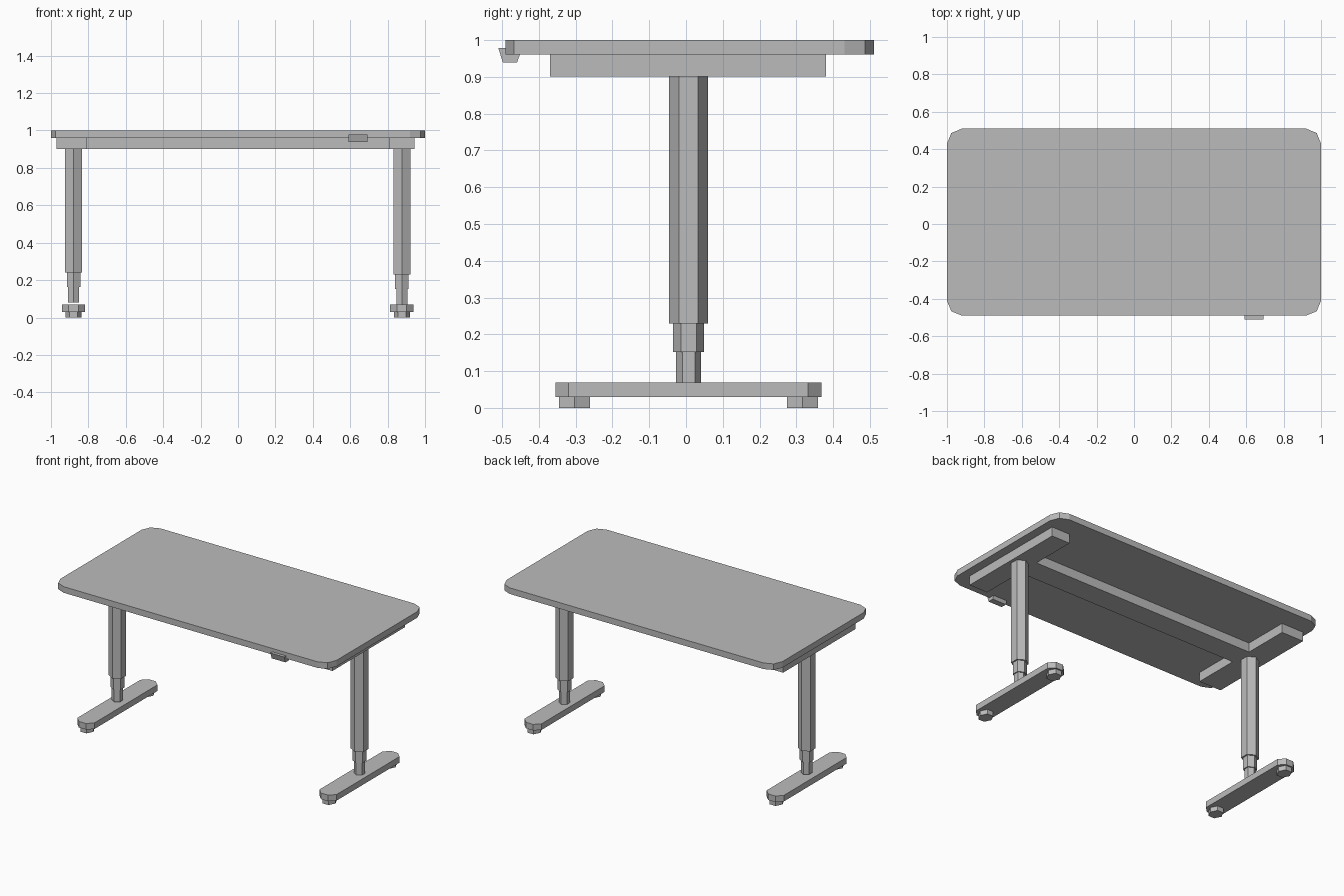
import bpy
import bmesh
from math import cos, sin, pi
from mathutils import Vector

cube = bpy.data.objects.get("Cube")
if cube:
    bpy.data.objects.remove(cube, do_unlink=True)

grey = bpy.data.materials.new("plain grey")
grey.use_nodes = True
grey.diffuse_color = (0.5, 0.5, 0.5, 1)
grey.node_tree.nodes["Principled BSDF"].inputs["Base Color"].default_value = (0.5, 0.5, 0.5, 1)


def finish(name, bm):
    bmesh.ops.recalc_face_normals(bm, faces=bm.faces)
    mesh = bpy.data.meshes.new(name)
    bm.to_mesh(mesh)
    bm.free()
    mesh.materials.append(grey)
    obj = bpy.data.objects.new(name, mesh)
    bpy.context.collection.objects.link(obj)


def box(name, x, y, z, corner=0, segments=1):
    """Box between (min, max) pairs, with optional cut or rounded upright corners."""
    bm = bmesh.new()
    bmesh.ops.create_cube(bm, size=1)
    for v in bm.verts:
        v.co = [lo + (c + 0.5) * (hi - lo) for c, (lo, hi) in zip(v.co, (x, y, z))]
    if corner:
        upright = [e for e in bm.edges
                   if abs(e.verts[0].co.z - e.verts[1].co.z) > 1e-4]
        bmesh.ops.bevel(bm, geom=upright, offset=corner, segments=segments,
                        profile=0.5, affect='EDGES')
    finish(name, bm)


def prism(name, points, direction):
    """Solid made by drawing a flat outline along a direction."""
    bm = bmesh.new()
    face = bm.faces.new([bm.verts.new(p) for p in points])
    drawn = bmesh.ops.extrude_face_region(bm, geom=[face], use_keep_orig=True)["geom"]
    bmesh.ops.translate(bm, vec=Vector(direction),
                        verts=[g for g in drawn if isinstance(g, bmesh.types.BMVert)])
    finish(name, bm)


def hex_post(name, x, y, z, radius_x, radius_y, turn=0):
    """Upright six-sided post; turn = 0 points its corners along x, pi / 2 along y."""
    angles = [turn + i * pi / 3 for i in range(6)]
    outline = [(x + radius_x * cos(a), y + radius_y * sin(a), z[0]) for a in angles]
    prism(name, outline, (0, 0, z[1] - z[0]))


# Desktop with rounded corners
box("desktop", (-1, 1), (-0.49, 0.51), (0.96, 1), corner=0.08, segments=2)

# Under-top frame
box("cross_beam", (-0.81, 0.81), (-0.07, 0.08), (0.9, 0.96))
box("left_bracket", (0.81, 0.943), (-0.37, 0.38), (0.9, 0.96))
box("right_bracket", (-0.97, -0.81), (-0.37, 0.38), (0.9, 0.96))

# Telescopic legs, feet and levelling pads
for side, x, lift in (("left", 0.876, 0), ("right", -0.879, 0.01)):
    for stage, bottom, top, radius in (("outer", 0.23 + lift, 0.9, 0.0525),
                                       ("middle", 0.153 + lift, 0.23 + lift, 0.042),
                                       ("inner", 0.07 + lift, 0.153 + lift, 0.034)):
        hex_post(f"{side}_{stage}_column", x, 0.007, (bottom, top), radius, radius, pi / 2)
    box(f"{side}_foot", (x - 0.062, x + 0.062), (-0.355, 0.368), (0.03, 0.07), corner=0.036)
    for end, pad_y in (("front", -0.303), ("back", 0.317)):
        hex_post(f"{side}_{end}_pad", x, pad_y, (0, 0.03), 0.043, 0.0485)

# Height control hung on the front edge: wedge profile drawn out along x
wedge = [(-0.51, 0.978), (-0.497, 0.938), (-0.459, 0.938), (-0.445, 0.978)]
prism("height_control", [(0.592, y, z) for y, z in wedge], (0.1, 0, 0))
